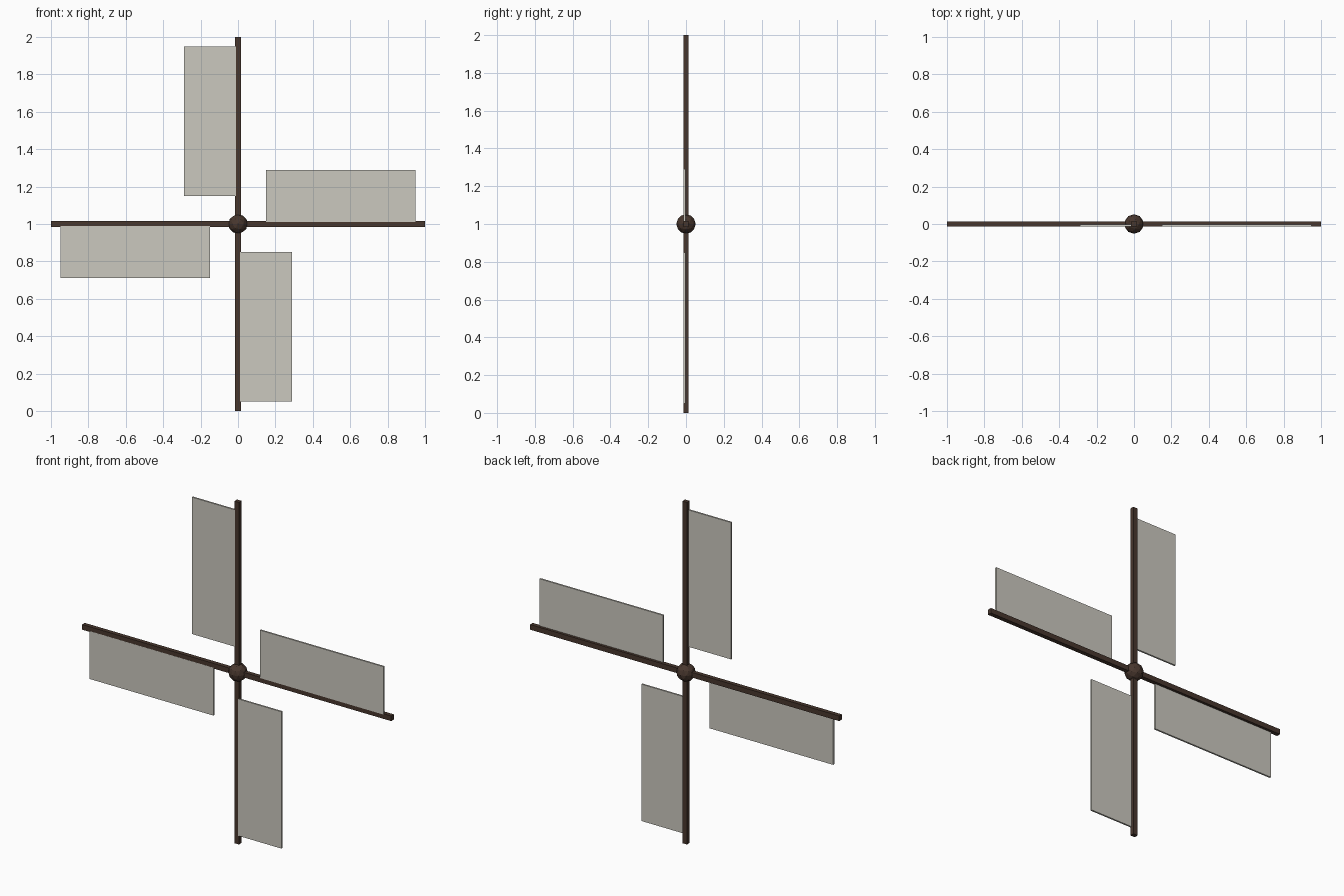
import bpy, math
from mathutils import Matrix, Vector

if "Cube" in bpy.data.objects:
    bpy.data.objects.remove(bpy.data.objects["Cube"])

CENTRE = Vector((0, 0, 1))


def material(name, color):
    m = bpy.data.materials.new(name)
    m.diffuse_color = color
    m.use_nodes = True
    m.node_tree.nodes["Principled BSDF"].inputs["Base Color"].default_value = m.diffuse_color
    return m


wood = material("dark_wood", (0.065, 0.038, 0.027, 1))
cloth = material("sail_cloth", (0.6, 0.58, 0.52, 0.8))


def box(name, size, centre, angle, mat):
    """Box placed relative to the hub, turned about the y axis."""
    bpy.ops.mesh.primitive_cube_add(size=1)
    o = bpy.context.object
    o.name = name
    turn = Matrix.Rotation(angle, 4, 'Y')
    o.data.transform(Matrix.Translation(CENTRE) @ turn
                     @ Matrix.Translation(centre) @ Matrix.Diagonal((*size, 1)))
    o.data.materials.append(mat)
    return o


# Crossed spars
box("vertical_spar", (0.03, 0.025, 2), (0, 0, 0), 0, wood)
box("horizontal_spar", (0.03, 0.025, 2), (0, 0, 0), math.pi / 2, wood)

# Four thin sails, each on the trailing side of its arm
for i, side in enumerate(("top", "right", "bottom", "left")):
    box(side + "_sail", (0.28, 0.01, 0.8), (-0.15, -0.008, 0.55),
        i * math.pi / 2, cloth)

# Faceted hub
bpy.ops.mesh.primitive_ico_sphere_add(subdivisions=2, radius=0.052, location=CENTRE)
hub = bpy.context.object
hub.name = "hub"
hub.data.materials.append(wood)
